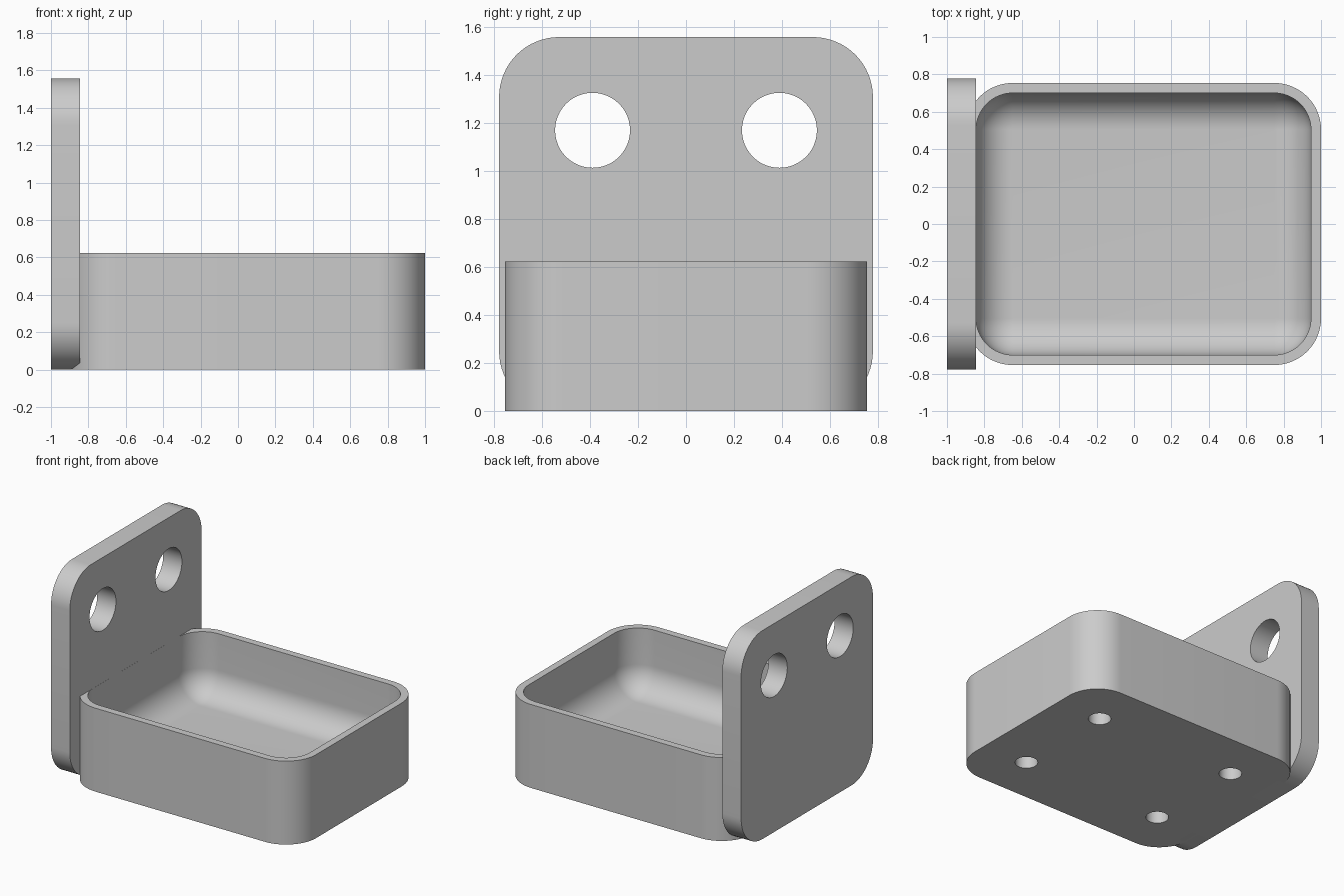
import bpy
import bmesh
from math import pi, sin, cos
from mathutils import Vector, Matrix

cube = bpy.data.objects.get("Cube")
if cube:
    bpy.data.objects.remove(cube, do_unlink=True)

grey = bpy.data.materials.new("plain grey")
grey.use_nodes = True
GREY = (0.6, 0.6, 0.6, 1)
grey.diffuse_color = GREY
grey.node_tree.nodes["Principled BSDF"].inputs["Base Color"].default_value = GREY

SEG = 16  # segments per rounded quarter


def rounded_rect(u0, u1, v0, v1, r):
    """Counter-clockwise outline of a rectangle with rounded corners."""
    centres = [(u1 - r, v1 - r), (u0 + r, v1 - r), (u0 + r, v0 + r), (u1 - r, v0 + r)]
    pts = []
    for quarter, (cu, cv) in enumerate(centres):
        for i in range(SEG + 1):
            a = (quarter + i / SEG) * pi / 2
            pts.append((cu + r * cos(a), cv + r * sin(a)))
    return pts


def loft(name, rings):
    """Skin a stack of matching rings and cap both ends."""
    bm = bmesh.new()
    loops = [[bm.verts.new(p) for p in ring] for ring in rings]
    n = len(loops[0])
    for a, b in zip(loops, loops[1:]):
        for i in range(n):
            j = (i + 1) % n
            bm.faces.new((a[i], a[j], b[j], b[i]))
    bm.faces.new(loops[0][::-1])
    bm.faces.new(loops[-1])
    bmesh.ops.remove_doubles(bm, verts=bm.verts, dist=1e-5)
    bmesh.ops.recalc_face_normals(bm, faces=bm.faces)
    return add_object(name, bm)


def add_object(name, bm):
    mesh = bpy.data.meshes.new(name)
    bm.to_mesh(mesh)
    bm.free()
    obj = bpy.data.objects.new(name, mesh)
    bpy.context.collection.objects.link(obj)
    mesh.materials.append(grey)
    return obj


def drill(obj, centres, radius, depth, axis):
    """Cut round holes centred on the given points."""
    bm = bmesh.new()
    turn = Vector((0, 0, 1)).rotation_difference(Vector(axis)).to_matrix().to_4x4()
    for c in centres:
        bmesh.ops.create_cone(bm, cap_ends=True, segments=48, radius1=radius,
                              radius2=radius, depth=depth,
                              matrix=Matrix.Translation(c) @ turn)
    cutter = add_object("hole_cutter", bm)
    cutter.hide_render = True
    mod = obj.modifiers.new("holes", "BOOLEAN")
    mod.operation = "DIFFERENCE"
    mod.solver = "EXACT"
    mod.object = cutter
    bpy.context.view_layer.objects.active = obj
    bpy.ops.object.modifier_apply(modifier=mod.name)
    bpy.data.objects.remove(cutter, do_unlink=True)


# Tray: outer wall, rim, inner wall, filleted floor
HEIGHT, FLOOR, WALL, RADIUS = 0.623, 0.155, 0.054, 0.25
FILLET = RADIUS - WALL
PLATE_X = -0.845  # inner face of the mounting plate


def tray_ring(inset, z):
    left = PLATE_X - WALL + 0.0005
    outline = rounded_rect(left + inset, 1 - inset, -0.754 + inset, 0.754 - inset,
                           RADIUS - inset)
    return [(x, y, z) for x, y in outline]


rings = [tray_ring(0, 0), tray_ring(0, HEIGHT), tray_ring(WALL, HEIGHT)]
for i in range(SEG + 1):
    a = i / SEG * pi / 2
    rings.append(tray_ring(WALL + FILLET * (1 - cos(a)), FLOOR + FILLET * (1 - sin(a))))
tray = loft("tray", rings)

# Four blind holes under the tray
drill(tray, [(0.05 + sx * 0.585, sy * 0.39, 0) for sx in (-1, 1) for sy in (-1, 1)],
      0.078, 0.186, (0, 0, 1))

# Upright mounting plate with two through holes
profile = rounded_rect(-0.778, 0.778, 0, 1.557, 0.25)
plate = loft("mounting_plate", [[(x, y, z) for y, z in profile] for x in (-1, PLATE_X)])
drill(plate, [(-0.925, s * 0.389, 1.169) for s in (-1, 1)], 0.156, 0.4, (1, 0, 0))

# Smooth the rounded walls, keep the edges sharp
bpy.ops.object.select_all(action="DESELECT")
for obj in (tray, plate):
    obj.select_set(True)
bpy.context.view_layer.objects.active = tray
bpy.ops.object.shade_smooth_by_angle(angle=pi / 6)
